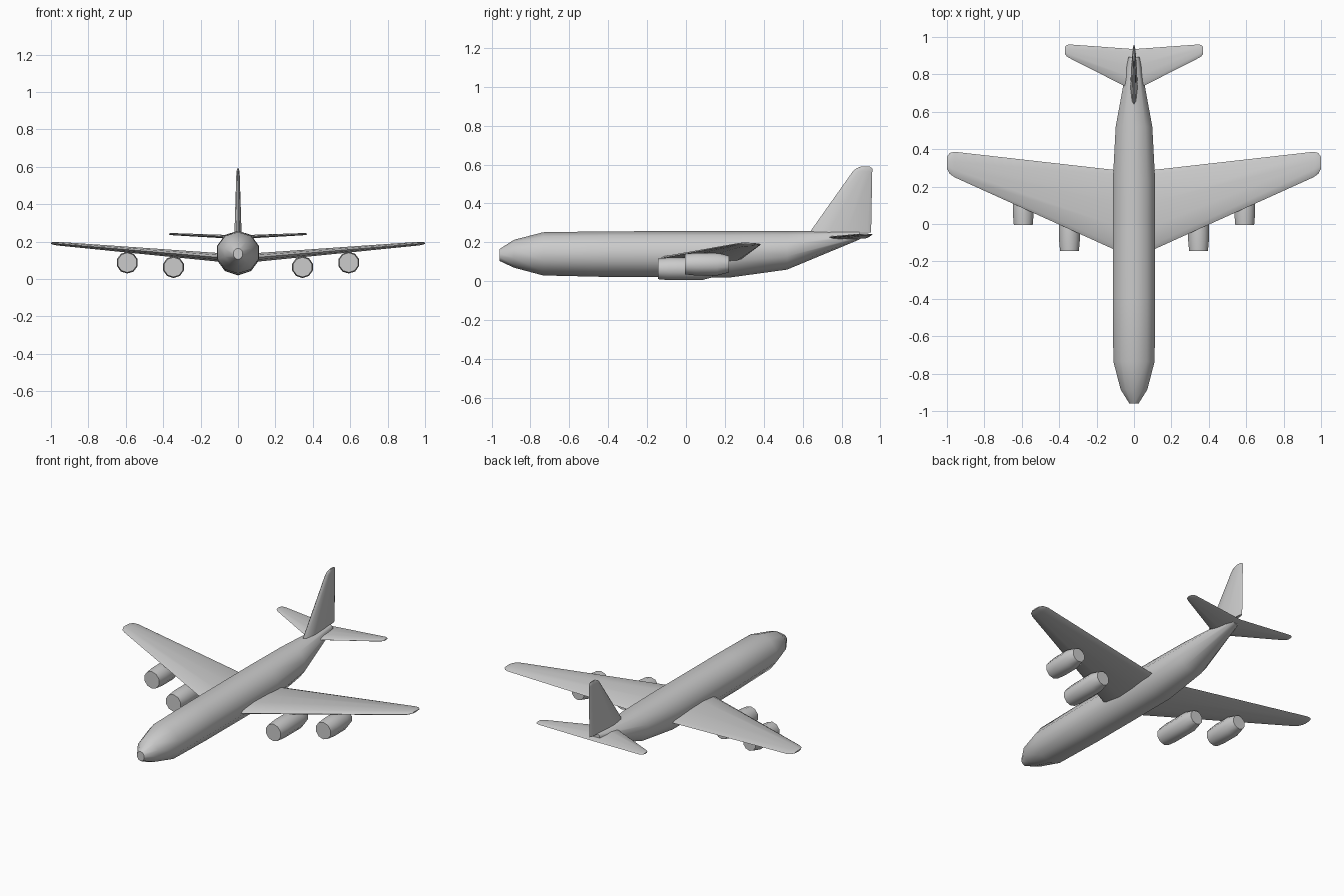
import bpy, bmesh, math
from mathutils import Vector

if "Cube" in bpy.data.objects:
    bpy.data.objects.remove(bpy.data.objects["Cube"])


def loft(name, rings, angle=40):
    """Skin a list of equal-length point rings, cap both ends, smooth by angle."""
    bm = bmesh.new()
    rows = [[bm.verts.new(p) for p in ring] for ring in rings]
    n = len(rows[0])
    for a, b in zip(rows, rows[1:]):
        for i in range(n):
            j = (i + 1) % n
            bm.faces.new((a[i], a[j], b[j], b[i]))
    bm.faces.new(rows[0])
    bm.faces.new(rows[-1])
    bmesh.ops.recalc_face_normals(bm, faces=bm.faces)
    mesh = bpy.data.meshes.new(name)
    bm.to_mesh(mesh)
    bm.free()
    ob = bpy.data.objects.new(name, mesh)
    bpy.context.collection.objects.link(ob)
    bpy.ops.object.select_all(action='DESELECT')
    bpy.context.view_layer.objects.active = ob
    ob.select_set(True)
    bpy.ops.object.shade_smooth_by_angle(angle=math.radians(angle))
    return ob


def ring(x, y, z, rx, rz, sides=10):
    """Cross-section facing along y, with one corner at the top."""
    return [(x + rx * math.sin(i * math.tau / sides), y,
             z + rz * math.cos(i * math.tau / sides)) for i in range(sides)]


# Half of a foil section: chord fraction, thickness fraction
FOIL = [(0.0, 0.0), (0.06, 0.55), (0.3, 1.0), (0.6, 0.85), (0.94, 0.4), (1.0, 0.0)]
SECTION = FOIL + [(c, -t) for c, t in FOIL[-2:0:-1]]


def foil(span, front, back, height, half, upright=False):
    """Foil section at a span position; upright ones spread sideways in x."""
    pts = []
    for c, t in SECTION:
        y = front + (back - front) * c
        pts.append((t * half, y, span) if upright else (span, y, height + t * half))
    return pts


def mirrored_wing(name, stations):
    """Loft from left tip to right tip; stations run from centre to tip."""
    left = [(-s[0],) + s[1:] for s in reversed(stations[1:])]
    return loft(name, [foil(*s) for s in left + stations])


# Fuselage: y, bottom z, top z, half width radius
hull = [(-0.96, 0.105, 0.165, 0.026),
        (-0.885, 0.07, 0.213, 0.075),
        (-0.735, 0.03, 0.252, 0.116),
        (-0.40, 0.022, 0.257, 0.119),
        (0.23, 0.02, 0.258, 0.119),
        (0.52, 0.06, 0.258, 0.103),
        (0.893, 0.215, 0.256, 0.031)]
loft("fuselage", [ring(0, y, (lo + hi) / 2, rx, (hi - lo) / 2)
                  for y, lo, hi, rx in hull])

# Main wing: span, leading edge y, trailing edge y, z, half thickness
mirrored_wing("main_wing", [(0.0, -0.185, 0.28, 0.107, 0.025),
                            (0.113, -0.133, 0.29, 0.117, 0.023),
                            (0.96, 0.25, 0.386, 0.189, 0.010),
                            (0.985, 0.268, 0.38, 0.191, 0.008),
                            (1.0, 0.295, 0.36, 0.192, 0.004)])

# Tailplane
mirrored_wing("tailplane", [(0.0, 0.712, 0.935, 0.224, 0.010),
                            (0.345, 0.887, 0.96, 0.240, 0.006),
                            (0.36, 0.897, 0.957, 0.2405, 0.005),
                            (0.37, 0.91, 0.945, 0.241, 0.003)])

# Tail fin
loft("tail_fin", [foil(z, a, b, 0, h, True) for z, a, b, h in
                  [(0.25, 0.635, 0.952, 0.019),
                   (0.565, 0.858, 0.958, 0.009),
                   (0.58, 0.875, 0.958, 0.007),
                   (0.59, 0.9, 0.945, 0.004)]])

# Engine pods hung below the wing
for label, x, z, front, back in [("inner", 0.345, 0.064, -0.145, 0.14),
                                 ("outer", 0.592, 0.088, -0.005, 0.22)]:
    for side, s in (("left", -1), ("right", 1)):
        loft(f"{label}_engine_{side}",
             [ring(s * x, y, z, r, r) for y, r in
              [(front, 0.053), (front + 0.06, 0.0585),
               (back - 0.06, 0.0585), (back, 0.043)]])
